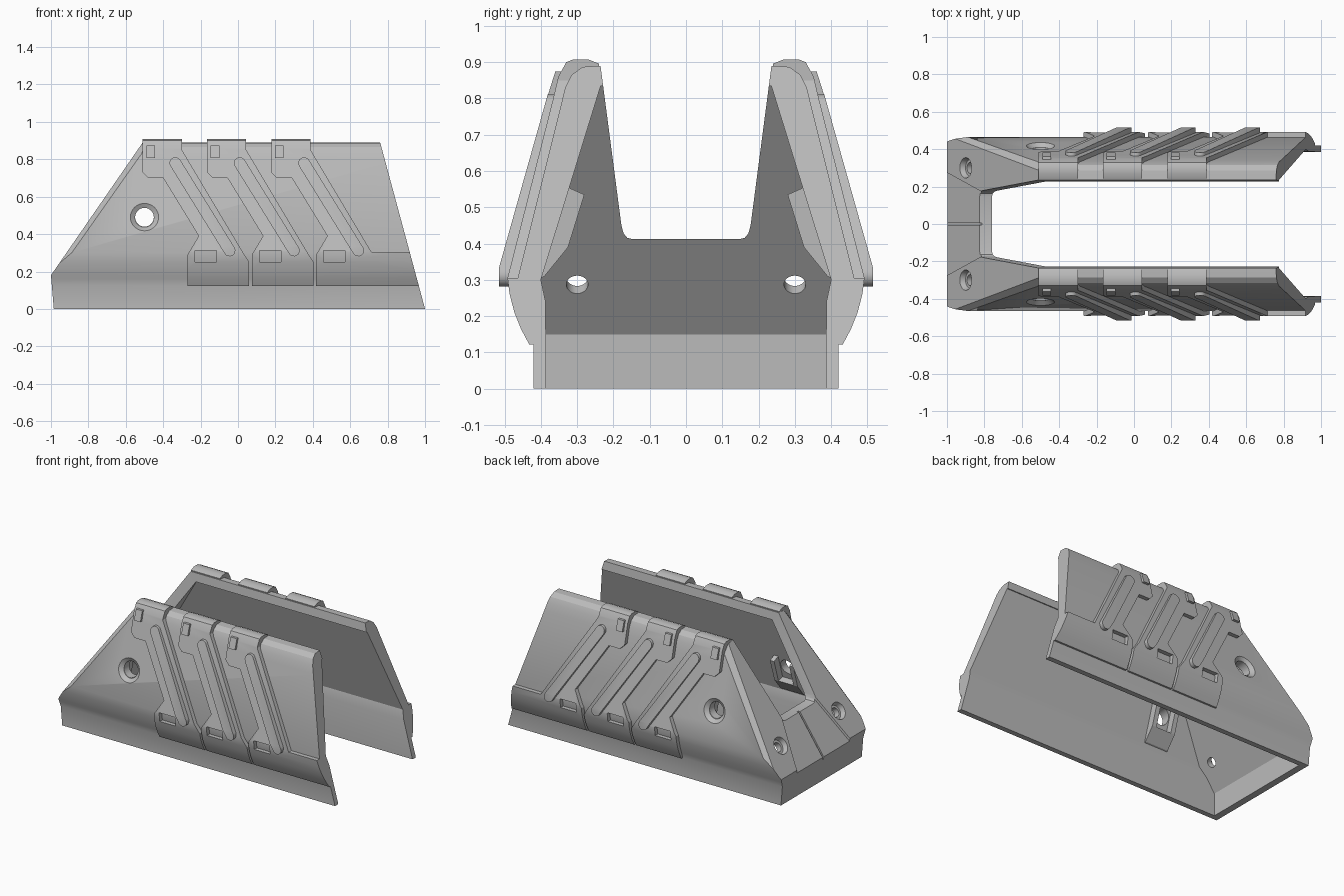
import bpy, bmesh, math
from mathutils import Vector

cube = bpy.data.objects.get("Cube")
if cube:
    bpy.data.objects.remove(cube, do_unlink=True)

grey = bpy.data.materials.new("plain_grey")
grey.use_nodes = True
colour = (0.5, 0.5, 0.5, 1)
grey.diffuse_color = colour
grey.node_tree.nodes["Principled BSDF"].inputs["Base Color"].default_value = colour


def prism(name, pts, axis, lo, hi, planes=()):
    """Extrude a 2D outline along an axis, then trim by (point, normal) planes."""
    place = {"x": lambda p, t: (t, p[0], p[1]),
             "y": lambda p, t: (p[0], t, p[1]),
             "z": lambda p, t: (p[0], p[1], t)}[axis]
    bm = bmesh.new()
    a = [bm.verts.new(place(p, lo)) for p in pts]
    b = [bm.verts.new(place(p, hi)) for p in pts]
    bm.faces.new(a)
    bm.faces.new(b[::-1])
    for i in range(len(pts)):
        j = (i + 1) % len(pts)
        bm.faces.new((a[i], a[j], b[j], b[i]))
    for co, no in planes:
        geom = bm.verts[:] + bm.edges[:] + bm.faces[:]
        cut = bmesh.ops.bisect_plane(bm, geom=geom, plane_co=co, plane_no=no, clear_outer=True)
        edges = [e for e in cut["geom_cut"] if isinstance(e, bmesh.types.BMEdge)]
        bmesh.ops.contextual_create(bm, geom=edges)
    return finish(name, bm)


def cone(name, centre, direction, r1, r2, depth):
    """Truncated cone whose r2 end points along direction."""
    bm = bmesh.new()
    bmesh.ops.create_cone(bm, cap_ends=True, segments=32, radius1=r1, radius2=r2, depth=depth)
    turn = Vector(direction).to_track_quat("Z", "Y").to_matrix().to_4x4()
    bmesh.ops.transform(bm, matrix=turn, verts=bm.verts)
    bmesh.ops.translate(bm, vec=centre, verts=bm.verts)
    return finish(name, bm)


def finish(name, bm):
    bmesh.ops.recalc_face_normals(bm, faces=bm.faces)
    mesh = bpy.data.meshes.new(name)
    bm.to_mesh(mesh)
    bm.free()
    mesh.materials.append(grey)
    ob = bpy.data.objects.new(name, mesh)
    bpy.context.collection.objects.link(ob)
    return ob


def apply(ob, mod):
    bpy.context.view_layer.objects.active = ob
    bpy.ops.object.modifier_apply(modifier=mod.name)


def combine(ob, tool, operation="DIFFERENCE"):
    mod = ob.modifiers.new("cut", "BOOLEAN")
    mod.object, mod.operation, mod.solver = tool, operation, "EXACT"
    apply(ob, mod)
    bpy.data.objects.remove(tool, do_unlink=True)


def mirror(ob):
    mod = ob.modifiers.new("mirror", "MIRROR")
    mod.use_axis = (False, True, False)
    apply(ob, mod)


def smooth(ob):
    bpy.ops.object.select_all(action="DESELECT")
    ob.select_set(True)
    bpy.context.view_layer.objects.active = ob
    bpy.ops.object.shade_smooth_by_angle(angle=math.radians(25))


def both(half):
    return half + [(-y, z) for y, z in reversed(half)]


def rect(x0, x1, z0, z1):
    return [(x0, z0), (x1, z0), (x1, z1), (x0, z1)]


# Shared planes: sloped nose and raked open end
nose_no = Vector((-0.68, 0, 0.47)).normalized()
nose = (Vector((-1, 0, 0.18)), nose_no)
rake = (Vector((1, 0, 0)), Vector((0.89, 0, 0.24)))

# Outer shell
skin = [(0.42, 0), (0.42, 0.125), (0.432, 0.16), (0.446, 0.2), (0.457, 0.25), (0.465, 0.3),
        (0.345, 0.78), (0.333, 0.83), (0.315, 0.865), (0.285, 0.887), (0.24, 0.89)]
planes = [nose, rake, (Vector((-0.985, 0, 0)), Vector((-0.18, 0, -0.015)))]
for side in (1, -1):
    planes.append((Vector((-0.55, 0.295 * side, 0.84)), Vector((-0.82, 0.97 * side, 0.82))))
body = prism("shell_body", both(skin), "x", -1.1, 1.1, planes)

# Hollow inside and open channel through the top
hollow = prism("hollow", both([(0.385, -0.1), (0.387, 0.24), (0.4, 0.3), (0.235, 0.835)]), "x", -0.94, 1.3,
               [(Vector((-0.76, 0, 0.41)), nose_no)])
combine(body, hollow)
channel = [(0.25, 1), (0.178, 0.45), (0.172, 0.428), (0.162, 0.416), (0.147, 0.412)]
combine(body, prism("channel", both(channel), "x", -1.3, 1.3))

# Lowered middle panel and centre seam on the nose
panel = [(-1.1, 0.33), (-0.81, 0.17), (-0.7, 0.17), (-0.7, -0.17), (-0.81, -0.17), (-1.1, -0.33)]
for name, outline, depth in (("panel", panel, 0.012), ("seam", rect(-1.1, -0.7, -0.006, 0.006), 0.022)):
    combine(body, prism(name, outline, "z", 0, 1, [(nose[0] - nose_no * depth, -nose_no)]))

# Countersunk screw holes in the nose and the side walls
for side in (1, -1):
    spot = Vector((-0.9, 0.3 * side, 0.325))
    combine(body, cone("nose_recess", spot, nose_no, 0.045, 0.065, 0.06))
    combine(body, cone("nose_hole", spot, nose_no, 0.03, 0.03, 0.3))
    out = Vector((0, 0.97 * side, 0.25)).normalized()
    wall = Vector((-0.5, 0.417 * side, 0.49))
    combine(body, cone("side_dish", wall, out, 0.05, 0.1, 0.04))
    combine(body, cone("side_hole", wall, (0, side, 0), 0.05, 0.05, 0.3))
smooth(body)

# Cross-sections of the raised layers, closed inside the wall
plate_skin = [(0.4, 0.122), (0.432, 0.122), (0.455, 0.165), (0.473, 0.21), (0.486, 0.26), (0.492, 0.305),
              (0.366, 0.8), (0.352, 0.86), (0.33, 0.9), (0.31, 0.908), (0.27, 0.908), (0.24, 0.896),
              (0.24, 0.87), (0.31, 0.84), (0.45, 0.3), (0.44, 0.22)]
bar_skin = [(0.45, 0.25), (0.515, 0.25), (0.515, 0.335), (0.38, 0.815), (0.36, 0.87), (0.32, 0.86)]
stud_skin = [(0.34, 0.808), (0.381, 0.808), (0.36, 0.875), (0.33, 0.875)]

# Outline of one diagonal plate, and of the last one that runs on to the end
left_edge = [(-0.3, 0.95), (-0.51, 0.95), (-0.51, 0.73), (-0.48, 0.7), (-0.4, 0.7), (-0.21, 0.39),
             (-0.27, 0.29), (-0.27, 0.1)]
right_edge = [(0.06, 0.1), (0.06, 0.25), (0.025, 0.305), (-0.3, 0.85)]
long_edge = [(0.6, 0.1), (0.6, 0.305), (0.025, 0.305), (-0.3, 0.85)]

# Capsule outline of the diagonal bar
top, low, radius = Vector((-0.335, 0.78)), Vector((-0.045, 0.312)), 0.031
lean = math.atan2(top.y - low.y, top.x - low.x)
capsule = []
for centre, start in ((top, lean - math.pi / 2), (low, lean + math.pi / 2)):
    for i in range(9):
        a = start + math.pi * i / 8
        capsule.append((centre.x + radius * math.cos(a), centre.y + radius * math.sin(a)))

for n, word in enumerate(("front", "middle", "rear")):
    shift = 0.344 * n
    right = long_edge if n == 2 else right_edge
    for part, outline, skin_pts in (("plate", left_edge + right, plate_skin),
                                    ("diagonal_bar", capsule, bar_skin),
                                    ("stud", rect(-0.49, -0.444, 0.8, 0.9), stud_skin)):
        ob = prism(word + "_" + part, skin_pts, "x", -0.7, 1.2, [rake])
        moved = [(x + shift, z) for x, z in outline]
        combine(ob, prism("outline", moved, "y", 0, 0.8), "INTERSECT")
        if part == "plate":
            # Rectangular pocket near the foot of the plate
            pocket = rect(-0.23 + shift, -0.115 + shift, 0.252, 0.312)
            combine(ob, prism("pocket", pocket, "y", 0.3, 0.8))
        mirror(ob)
        smooth(ob)

# Inner brackets beside each side hole
fin = [(0.41, 0.3), (0.39, 0.31), (0.325, 0.39), (0.28, 0.535), (0.325, 0.555), (0.36, 0.555)]
for name, x in (("fore_bracket", -0.585), ("aft_bracket", -0.445)):
    mirror(prism(name, fin, "x", x, x + 0.03))
bar = [(0.41, 0.3), (0.39, 0.31), (0.325, 0.39), (0.4, 0.41)]
mirror(prism("bracket_foot", bar, "x", -0.56, -0.44))
